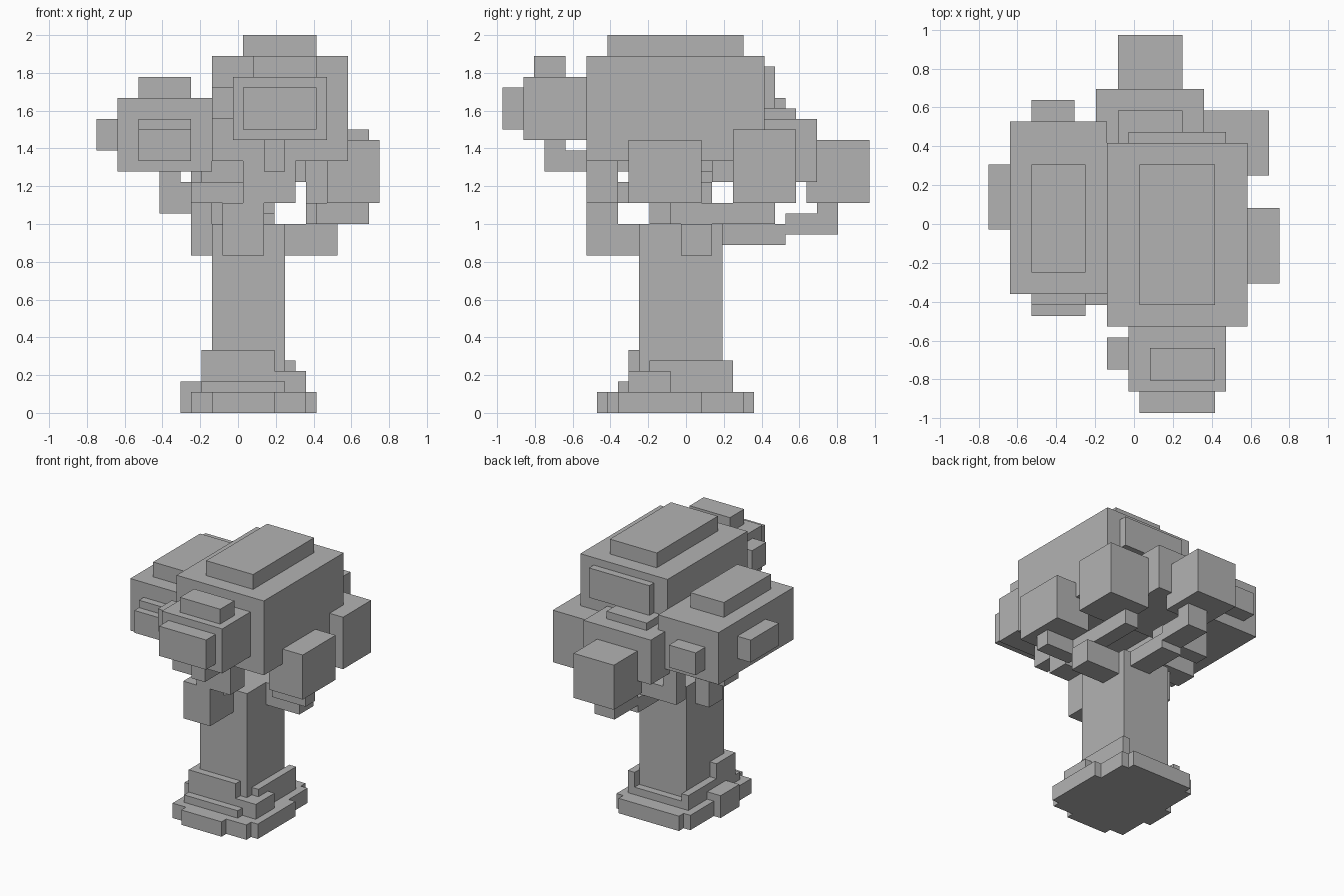
import bpy
import bmesh
from mathutils import Matrix, Vector

default_cube = bpy.data.objects.get("Cube")
if default_cube:
    bpy.data.objects.remove(default_cube, do_unlink=True)

# The tree sits on a block grid: 27 wide, 35 deep, 36 tall
UNIT = 1 / 18
CENTRE = Vector((13.5, 17.5, 0))

grey = bpy.data.materials.new("plain_grey")
grey.use_nodes = True
grey.diffuse_color = (0.45, 0.45, 0.45, 1)
shader = next(n for n in grey.node_tree.nodes if n.type == "BSDF_PRINCIPLED")
shader.inputs["Base Color"].default_value = grey.diffuse_color


def block(name, x, y, z):
    """Add a flat-faced box spanning the given grid ranges."""
    low = Vector((x[0], y[0], z[0]))
    high = Vector((x[1], y[1], z[1]))
    middle = ((low + high) / 2 - CENTRE) * UNIT
    size = (high - low) * UNIT
    bm = bmesh.new()
    bmesh.ops.create_cube(bm, size=1, matrix=Matrix.Translation(middle) @ Matrix.Diagonal(size).to_4x4())
    mesh = bpy.data.meshes.new(name)
    bm.to_mesh(mesh)
    bm.free()
    mesh.materials.append(grey)
    obj = bpy.data.objects.new(name, mesh)
    bpy.context.collection.objects.link(obj)
    return obj


# Trunk
block("trunk", x=(11, 18), y=(13, 21), z=(0, 18))

# Root slab with a bump on each side
block("root_slab", x=(9, 20), y=(10, 23), z=(0, 2))
block("root_bump_front", x=(11, 17), y=(9, 10), z=(0, 2))
block("root_bump_left", x=(20, 21), y=(11, 19), z=(0, 2))
block("root_bump_back", x=(10, 19), y=(23, 24), z=(0, 2))
block("root_bump_right", x=(8, 10), y=(14, 18), z=(0, 3))

# Stepped roots around the foot of the trunk
block("root_step_front_low", x=(10, 18), y=(11, 13), z=(2, 3))
block("root_step_front_high", x=(10, 17), y=(12, 13), z=(2, 6))
block("root_step_left_low", x=(17, 20), y=(12, 16), z=(2, 4))
block("root_step_left_high", x=(18, 19), y=(14, 22), z=(2, 5))
block("root_step_right_high", x=(10, 11), y=(12, 16), z=(2, 6))
block("root_step_right_low", x=(10, 11), y=(16, 22), z=(2, 4))
block("root_step_back", x=(11, 18), y=(21, 22), z=(2, 3))

# Front branch
block("front_branch_base", x=(12, 16), y=(8, 13), z=(15, 18))
block("front_branch_rise", x=(12, 16), y=(8, 11), z=(18, 20))
block("front_branch_top", x=(14, 19), y=(8, 11), z=(20, 24))
block("front_branch_arm", x=(16, 18), y=(4, 8), z=(23, 25))
block("front_branch_tip", x=(16, 18), y=(4, 6), z=(25, 26))
block("front_branch_side_arm", x=(9, 14), y=(10, 12), z=(20, 22))

# Left branch, forking forward and back
block("left_branch_base", x=(18, 23), y=(17, 20), z=(15, 18))
block("left_branch_front_arm", x=(21, 26), y=(14, 16), z=(18, 20))
block("left_branch_back_arm", x=(20, 22), y=(16, 26), z=(18, 20))

# Back branch, forking back and sideways
block("back_branch_base", x=(14, 17), y=(21, 27), z=(16, 18))
block("back_branch_arm", x=(14, 17), y=(27, 32), z=(17, 19))
block("back_branch_tip", x=(14, 17), y=(30, 32), z=(19, 20))
block("back_branch_side_arm", x=(9, 16), y=(24, 26), z=(18, 20))
block("back_branch_side_tip", x=(9, 11), y=(24, 26), z=(20, 23))

# Right branch
block("right_branch_base", x=(9, 11), y=(16, 19), z=(15, 20))
block("right_branch_arm", x=(6, 11), y=(17, 20), z=(19, 22))
block("right_branch_tip", x=(6, 8), y=(17, 20), z=(22, 23))

# Main crown
block("crown", x=(11, 24), y=(8, 25), z=(24, 34))
block("crown_cap", x=(14, 21), y=(10, 23), z=(34, 36))
block("crown_back_plate", x=(13, 22), y=(25, 26), z=(29, 33))

# Front foliage
block("front_foliage", x=(13, 22), y=(2, 8), z=(26, 32))
block("front_foliage_face", x=(14, 21), y=(0, 2), z=(27, 31))
block("front_foliage_cap", x=(15, 21), y=(3, 6), z=(32, 34))
block("front_foliage_side", x=(11, 13), y=(4, 7), z=(28, 31))

# Right foliage
block("right_foliage", x=(2, 11), y=(11, 27), z=(23, 30))
block("right_foliage_cap", x=(4, 9), y=(13, 23), z=(30, 32))
block("right_foliage_side", x=(0, 2), y=(17, 23), z=(25, 28))
block("right_foliage_front", x=(4, 9), y=(9, 11), z=(24, 27))
block("right_foliage_front_ledge", x=(4, 9), y=(10, 11), z=(27, 28))
block("right_foliage_back", x=(4, 8), y=(27, 29), z=(24.5, 27.5))

# Back foliage
block("back_foliage", x=(10, 20), y=(20, 30), z=(22, 28))
block("back_foliage_cap", x=(12, 18), y=(25, 28), z=(28, 29))
block("back_foliage_tip", x=(12, 18), y=(29, 35), z=(20, 26))

# Left foliage clumps
block("left_foliage_front", x=(22, 27), y=(12, 19), z=(20, 26))
block("left_foliage_back", x=(20, 26), y=(22, 28), z=(20, 27))
